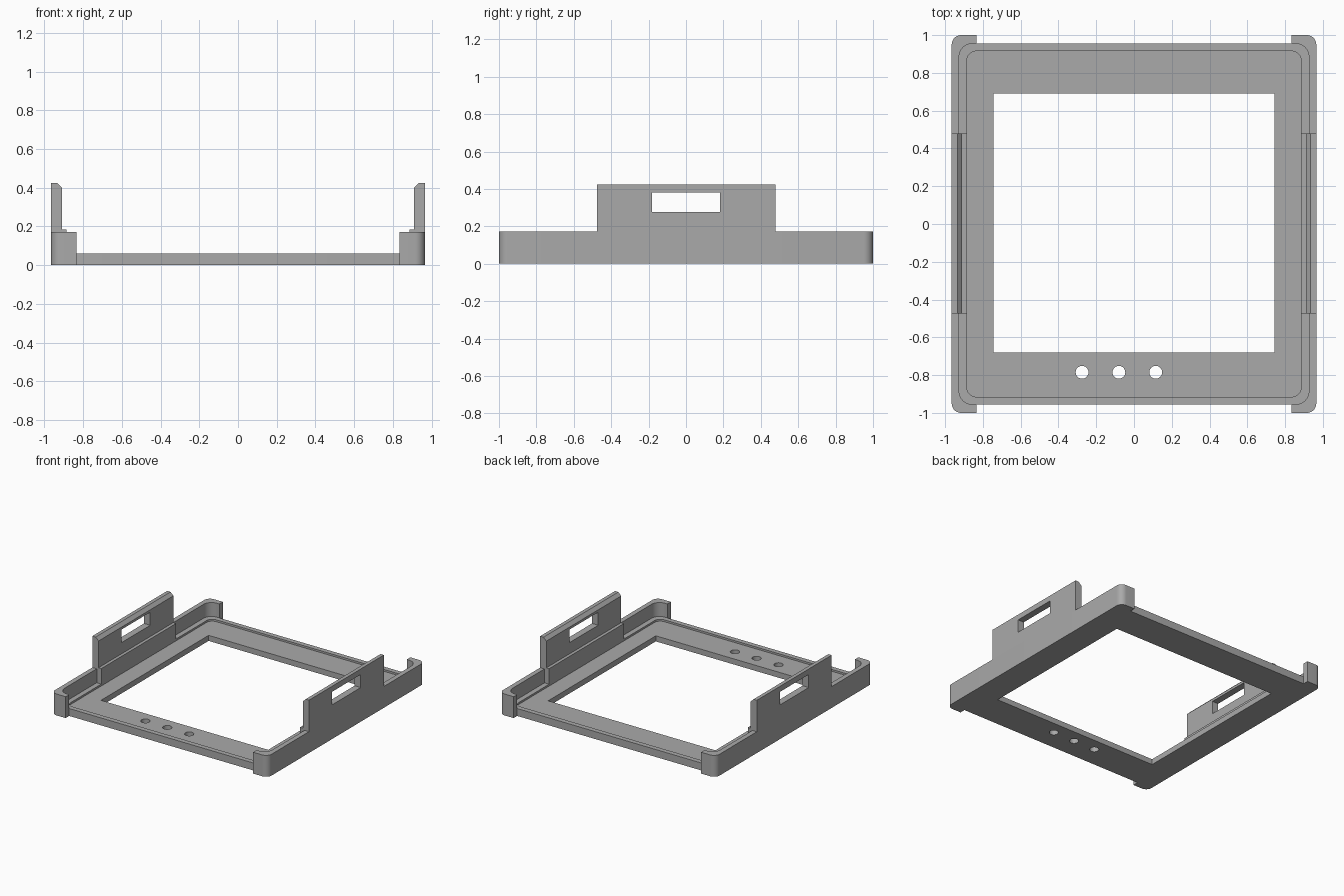
import bpy, bmesh, math
from mathutils import Matrix

old = bpy.data.objects.get("Cube")
if old:
    bpy.data.objects.remove(old, do_unlink=True)

grey = bpy.data.materials.new("plain grey")
grey.use_nodes = True
COLOUR = (0.4, 0.4, 0.4, 1)
grey.diffuse_color = COLOUR
grey.node_tree.nodes["Principled BSDF"].inputs["Base Color"].default_value = COLOUR


def arc(cx, cy, r, start, end, n=10):
    """Points along an arc, angles in degrees."""
    angles = [math.radians(start + (end - start) * i / n) for i in range(n + 1)]
    return [(cx + r * math.cos(a), cy + r * math.sin(a)) for a in angles]


def rounded_rect(hx, hy, r):
    pts = []
    for i, (sx, sy) in enumerate([(1, 1), (-1, 1), (-1, -1), (1, -1)]):
        pts += arc(sx * (hx - r), sy * (hy - r), r, 90 * i, 90 * i + 90)
    return pts


def slab(name, outlines, z0, z1):
    """Extrude an outline, with any further outlines as holes."""
    curve = bpy.data.curves.new(name, "CURVE")
    curve.dimensions, curve.fill_mode = "2D", "BOTH"
    curve.extrude = (z1 - z0) / 2
    for pts in outlines:
        spline = curve.splines.new("POLY")
        spline.points.add(len(pts) - 1)
        for p, (x, y) in zip(spline.points, pts):
            p.co = (x, y, 0, 1)
        spline.use_cyclic_u = True
    temp = bpy.data.objects.new(name, curve)
    bpy.context.collection.objects.link(temp)
    bpy.context.view_layer.update()
    mesh = bpy.data.meshes.new_from_object(
        temp.evaluated_get(bpy.context.evaluated_depsgraph_get()))
    bpy.data.objects.remove(temp, do_unlink=True)
    bm = bmesh.new()
    bm.from_mesh(mesh)
    bmesh.ops.remove_doubles(bm, verts=bm.verts, dist=0.0001)
    bmesh.ops.translate(bm, verts=bm.verts, vec=(0, 0, (z0 + z1) / 2))
    return finish(name, bm, mesh)


def finish(name, bm, mesh):
    bmesh.ops.recalc_face_normals(bm, faces=bm.faces)
    bm.to_mesh(mesh)
    bm.free()
    mesh.materials.clear()
    mesh.materials.append(grey)
    ob = bpy.data.objects.new(name, mesh)
    bpy.context.collection.objects.link(ob)
    bpy.ops.object.select_all(action="DESELECT")
    bpy.context.view_layer.objects.active = ob
    ob.select_set(True)
    bpy.ops.object.shade_smooth_by_angle(angle=math.radians(30))
    return ob


def mirror_x(ob):
    ob.modifiers.new("Mirror", "MIRROR").use_axis[0] = True


# Floor with the large window and three round holes
floor_edge = rounded_rect(0.885, 0.915, 0.05)
window = [(-0.745, -0.68), (0.745, -0.68), (0.745, 0.69), (-0.745, 0.69)]
holes = [arc(x, -0.785, 0.034, 0, 345, 23) for x in (-0.275, -0.08, 0.115)]
slab("floor_plate", [floor_edge, window] + holes, 0, 0.045)

# Raised rim around the floor
slab("floor_rim", [rounded_rect(0.926, 0.955, 0.07), floor_edge], 0, 0.06)

# Side wall wrapping round both corners as short tabs
half = arc(0.915, 0.95, 0.05, 0, 90) + [(0.835, 1), (0.835, 0.955)]
half += arc(0.856, 0.885, 0.07, 90, 0)
wall = half + [(x, -y) for x, y in reversed(half)]
mirror_x(slab("side_wall", [wall], 0, 0.172))

# Upright handle panel with inner ledge, chamfered top and grip slot
profile = [(0.885, 0.06), (0.885, 0.185), (0.91, 0.185), (0.91, 0.4), (0.935, 0.425),
           (0.965, 0.425), (0.965, 0.172), (0.925, 0.172), (0.925, 0.06)]
bm = bmesh.new()
face = bm.faces.new([bm.verts.new((x, -0.475, z)) for x, z in profile])
out = bmesh.ops.extrude_face_region(bm, geom=[face])
bmesh.ops.translate(bm, vec=(0, 0.953, 0),
                    verts=[v for v in out["geom"] if isinstance(v, bmesh.types.BMVert)])
handle = finish("handle_panel", bm, bpy.data.meshes.new("handle_panel"))

bm = bmesh.new()
bmesh.ops.create_cube(bm, size=1, matrix=Matrix.Translation((0.94, 0, 0.328))
                      @ Matrix.Diagonal((0.3, 0.366, 0.105, 1)))
cutter = finish("slot_cutter", bm, bpy.data.meshes.new("slot_cutter"))
cutter.hide_render = True
cutter.hide_set(True)
cut = handle.modifiers.new("Slot", "BOOLEAN")
cut.operation, cut.object, cut.solver = "DIFFERENCE", cutter, "EXACT"
mirror_x(handle)
